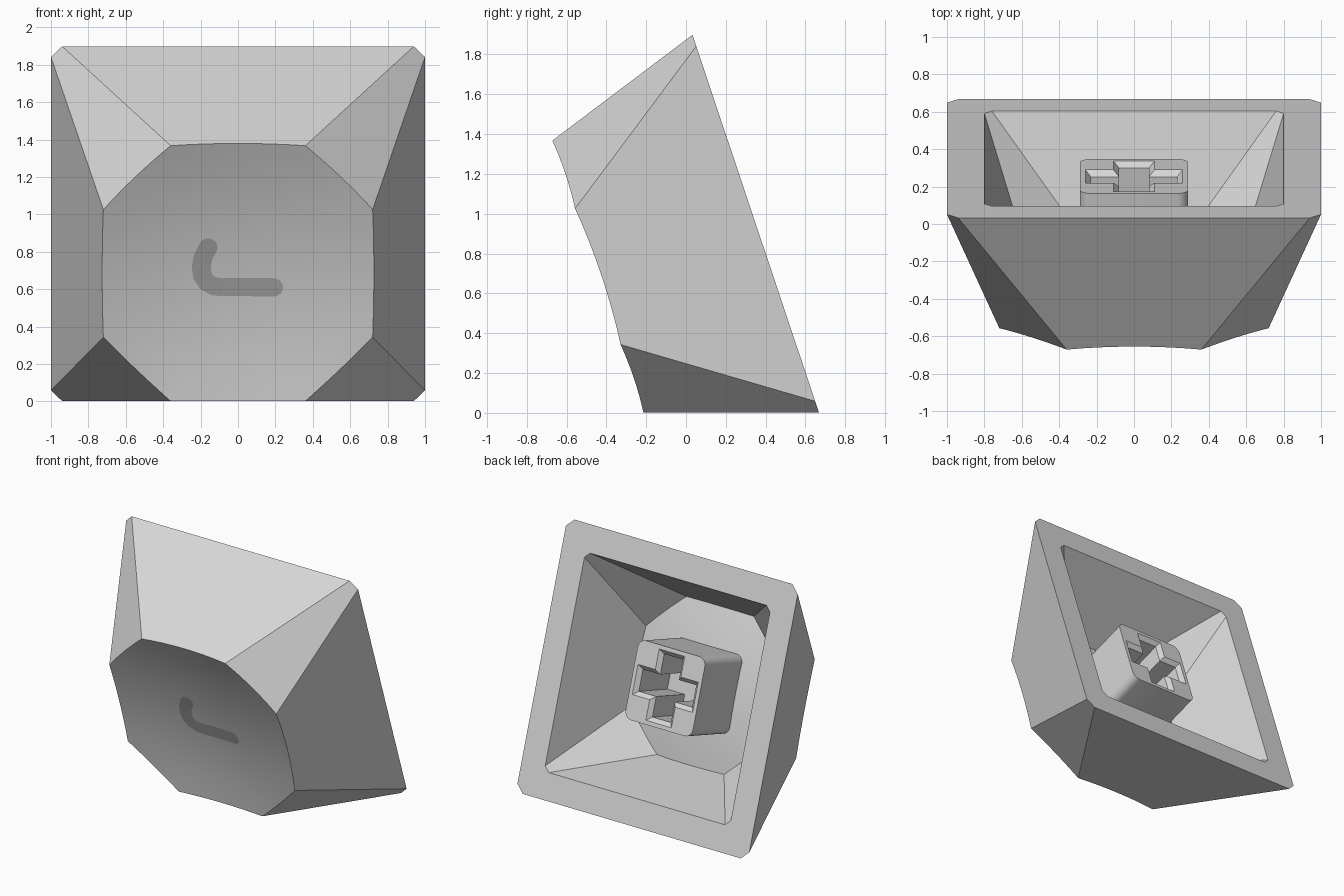
import bpy, bmesh, math
from mathutils import Vector

if "Cube" in bpy.data.objects:
    bpy.data.objects.remove(bpy.data.objects["Cube"])

TILT = math.atan2(0.28, 0.836)      # cap rests on its lower wall
C, S = math.cos(TILT), math.sin(TILT)
DISH_R = 3.4                        # radius of the spherical dish
ARC, RINGS = 8, 7


def material(name, value):
    m = bpy.data.materials.new(name)
    m.diffuse_color = (value, value, value, 1)
    m.use_nodes = True
    m.node_tree.nodes["Principled BSDF"].inputs["Base Color"].default_value = m.diffuse_color
    return m


GREY = material("light_grey", 0.68)
DARK = material("dark_grey", 0.40)


def place(x, v, n):
    """Cap space (across, up, depth from the open side) to world."""
    return Vector((x, 0.35 - v * S - n * C, 0.95 + v * C - n * S))


def finish(bm, name, mat, recalc=True):
    if recalc:
        bmesh.ops.recalc_face_normals(bm, faces=bm.faces)
    me = bpy.data.meshes.new(name)
    bm.to_mesh(me)
    bm.free()
    me.materials.append(mat)
    ob = bpy.data.objects.new(name, me)
    bpy.context.collection.objects.link(ob)
    bpy.ops.object.select_all(action='DESELECT')
    ob.select_set(True)
    bpy.context.view_layer.objects.active = ob
    bpy.ops.object.shade_smooth_by_angle(angle=math.radians(22))
    return ob


def octagon(a, b):
    return [Vector(p) for p in ((a, -b), (a, b), (b, a), (-b, a),
                                (-a, b), (-a, -b), (-b, -a), (b, -a))]


def ring(bm, pts, n):
    return [bm.verts.new(place(p[0], p[1], n)) for p in pts]


def bridge(bm, r1, r2):
    k = len(r1)
    for i in range(k):
        j = (i + 1) % k
        bm.faces.new((r1[i], r1[j], r2[j], r2[i]))


def dished_skin(bm, base, cap, h):
    """Eight flat walls from the base ring up to a dished octagonal face."""
    r0 = cap[0].length_squared
    drop = lambda q: (r0 - q.length_squared) / (2 * DISH_R)
    base_ring = ring(bm, base, 0)
    edge_pts, edge = [], []
    for i in range(8):
        p, q = cap[i], cap[(i + 1) % 8]
        d = (q - p).normalized()
        out = Vector((d.y, -d.x))
        slope = (((base[i] + base[(i + 1) % 8]) / 2).dot(out) - p.dot(out)) / h
        for k in range(ARC):
            w = p.lerp(q, k / ARC)
            s = drop(w)
            w = w + out * slope * s
            edge_pts.append(w)
            edge.append(bm.verts.new(place(w.x, w.y, h - s)))
    total = len(edge)
    for i in range(8):
        arc = [edge[(i * ARC + k) % total] for k in range(ARC + 1)]
        bm.faces.new([base_ring[(i + 1) % 8], base_ring[i]] + arc)
    # concentric rings of the dish
    prev = edge
    for k in range(RINGS - 1, 0, -1):
        cur = []
        for w in edge_pts:
            w = w * (k / RINGS)
            cur.append(bm.verts.new(place(w.x, w.y, h - drop(w))))
        bridge(bm, prev, cur)
        prev = cur
    mid = bm.verts.new(place(0, 0, h - r0 / (2 * DISH_R)))
    for i in range(total):
        bm.faces.new((prev[i], prev[(i + 1) % total], mid))
    return base_ring


# hollow cap: outer skin, inner skin and the rim between them
bm = bmesh.new()
outer = dished_skin(bm, octagon(1, 0.94), octagon(0.72, 0.36), 0.836)
inner = dished_skin(bm, octagon(0.8, 0.76), octagon(0.576, 0.29), 0.62)
bridge(bm, outer, inner)
finish(bm, "cap_shell", GREY)


# stem: rounded block with a bevelled cross-shaped socket
def rounded_square(a, r, steps=6):
    pts = []
    for q, (sx, sy) in enumerate(((1, 1), (-1, 1), (-1, -1), (1, -1))):
        for k in range(steps + 1):
            t = math.pi / 2 * (q + k / steps)
            pts.append((sx * (a - r) + r * math.cos(t),
                        sy * (a - r) + r * math.sin(t)))
    return pts


def cross(a, b):
    return [(a, -b), (a, b), (b, b), (b, a), (-b, a), (-b, b),
            (-a, b), (-a, -b), (-b, -b), (-b, -a), (b, -a), (b, -b)]


bm = bmesh.new()
end = ring(bm, rounded_square(0.29, 0.06), 0.1)
root = ring(bm, rounded_square(0.29, 0.06), 0.6)
bridge(bm, end, root)
bm.faces.new(root)
mouth = ring(bm, cross(0.26, 0.11), 0.1)
throat = ring(bm, cross(0.23, 0.08), 0.13)
floor = ring(bm, cross(0.23, 0.08), 0.5)
bridge(bm, mouth, throat)
bridge(bm, throat, floor)
bm.faces.new(floor)
rim = [bm.edges.get((r[i], r[(i + 1) % len(r)]))
       for r in (end, mouth) for i in range(len(r))]
bmesh.ops.triangle_fill(bm, use_beauty=True, edges=rim)
finish(bm, "stem", GREY)

# hooked stroke lying on the dish
path = [Vector(p) for p in ((-0.16, 0.118), (-0.186, 0.065), (-0.197, 0.01),
                            (-0.19, -0.042), (-0.165, -0.082), (-0.125, -0.103),
                            (-0.08, -0.107))]
path += [Vector((-0.08 + 0.27 * k / 6, -0.107)) for k in range(1, 7)]
W = 0.051
bm = bmesh.new()


def on_dish(p):
    n = 0.836 - (0.648 - p.length_squared) / (2 * DISH_R) + 0.004
    return bm.verts.new(place(p.x, p.y, n))


lefts, rights, dirs = [], [], []
for i, p in enumerate(path):
    d = (path[min(i + 1, len(path) - 1)] - path[max(i - 1, 0)]).normalized()
    side = Vector((-d.y, d.x)) * W
    dirs.append(d)
    lefts.append(on_dish(p + side))
    rights.append(on_dish(p - side))
for i in range(len(path) - 1):
    bm.faces.new((lefts[i], rights[i], rights[i + 1], lefts[i + 1]))
# round ends
for p, d, a, b in ((path[0], -dirs[0], rights[0], lefts[0]),
                   (path[-1], dirs[-1], lefts[-1], rights[-1])):
    side = Vector((-d.y, d.x))
    fan = [on_dish(p + side * W * math.cos(t) + d * W * math.sin(t))
           for t in (math.pi * k / 8 for k in range(1, 8))]
    bm.faces.new(([a] + fan + [b])[::-1])
finish(bm, "hook_mark", DARK, recalc=False)
